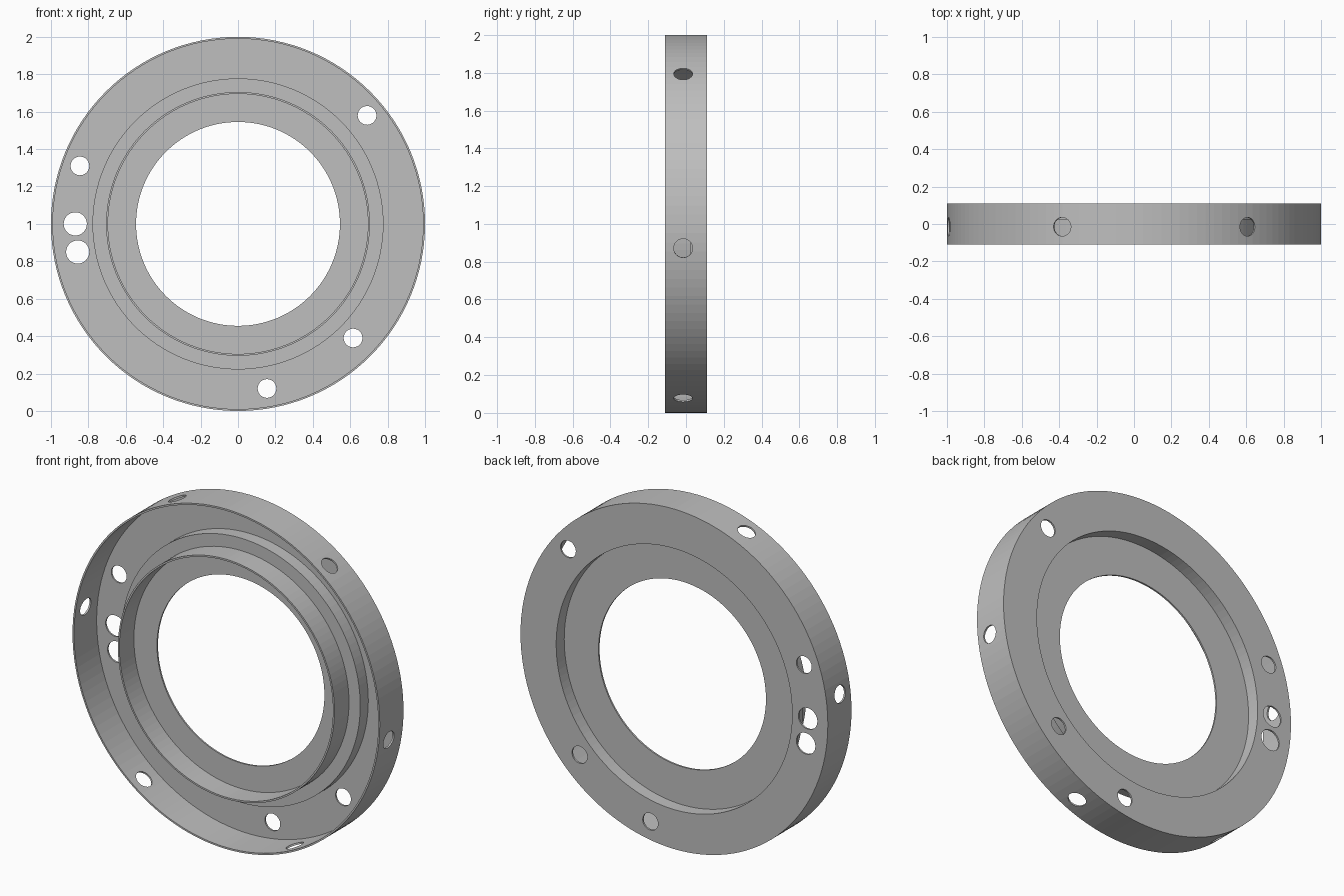
import bpy, bmesh, math
from mathutils import Matrix, Vector

if "Cube" in bpy.data.objects:
    bpy.data.objects.remove(bpy.data.objects["Cube"])

SEGMENTS = 128
CENTRE = Vector((0, 0, 1))

steel = bpy.data.materials.new("grey_steel")
steel.diffuse_color = (0.52, 0.52, 0.52, 1)
steel.use_nodes = True
steel.node_tree.nodes["Principled BSDF"].inputs["Base Color"].default_value = steel.diffuse_color


def make_object(name, bm):
    bmesh.ops.recalc_face_normals(bm, faces=bm.faces)
    mesh = bpy.data.meshes.new(name)
    bm.to_mesh(mesh)
    bm.free()
    mesh.materials.append(steel)
    obj = bpy.data.objects.new(name, mesh)
    bpy.context.collection.objects.link(obj)
    return obj


def lathe(name, profile):
    """Revolve a closed (radius, y) profile around the y axis."""
    bm = bmesh.new()
    rings = []
    for i in range(SEGMENTS):
        a = 2 * math.pi * i / SEGMENTS
        rings.append([bm.verts.new((r * math.cos(a), y, 1 + r * math.sin(a)))
                      for r, y in profile])
    n = len(profile)
    for i in range(SEGMENTS):
        p, q = rings[i], rings[(i + 1) % SEGMENTS]
        for j in range(n):
            k = (j + 1) % n
            bm.faces.new((p[j], p[k], q[k], q[j]))
    return make_object(name, bm)


def add_drill(bm, centre, direction, radius, depth):
    rot = Vector(direction).to_track_quat('Z', 'Y').to_matrix().to_4x4()
    bmesh.ops.create_cone(bm, cap_ends=True, segments=32, radius1=radius, radius2=radius,
                          depth=depth, matrix=Matrix.Translation(centre) @ rot)


# Thin pressed dish: outer wall, back plate, raised step and inner collar
dish = lathe("flanged_ring", [
    (1.0, -0.11), (1.0, 0.11), (0.768, 0.11), (0.768, 0.035),
    (0.545, 0.035), (0.545, 0.025), (0.695, 0.025), (0.695, -0.11),
    (0.705, -0.11), (0.705, 0.025), (0.778, 0.025), (0.778, 0.10),
    (0.99, 0.10), (0.99, -0.11),
])

# Drills for the holes
drills = bmesh.new()

# Holes through the back plate: x, z, radius
for x, z, r in [(0.69, 1.58, 0.05), (-0.845, 1.31, 0.05), (-0.87, 1.0, 0.062),
                (-0.857, 0.85, 0.062), (0.615, 0.39, 0.05), (0.155, 0.12, 0.05)]:
    add_drill(drills, Vector((x, 0.105, z)), (0, 1, 0), r, 0.06)

# Six evenly spaced holes through the outer wall
for i in range(6):
    a = math.radians(52.6 + 60 * i)
    out = Vector((math.cos(a), 0, math.sin(a)))
    add_drill(drills, CENTRE + out + Vector((0, -0.015, 0)), out, 0.05, 0.1)

cutter = make_object("hole_cutter", drills)
cutter.hide_render = True

# Cut the holes and remove the cutter
mod = dish.modifiers.new("holes", 'BOOLEAN')
mod.operation = 'DIFFERENCE'
mod.solver = 'EXACT'
mod.object = cutter
bpy.context.view_layer.objects.active = dish
dish.select_set(True)
bpy.ops.object.modifier_apply(modifier=mod.name)
bpy.data.objects.remove(cutter)
